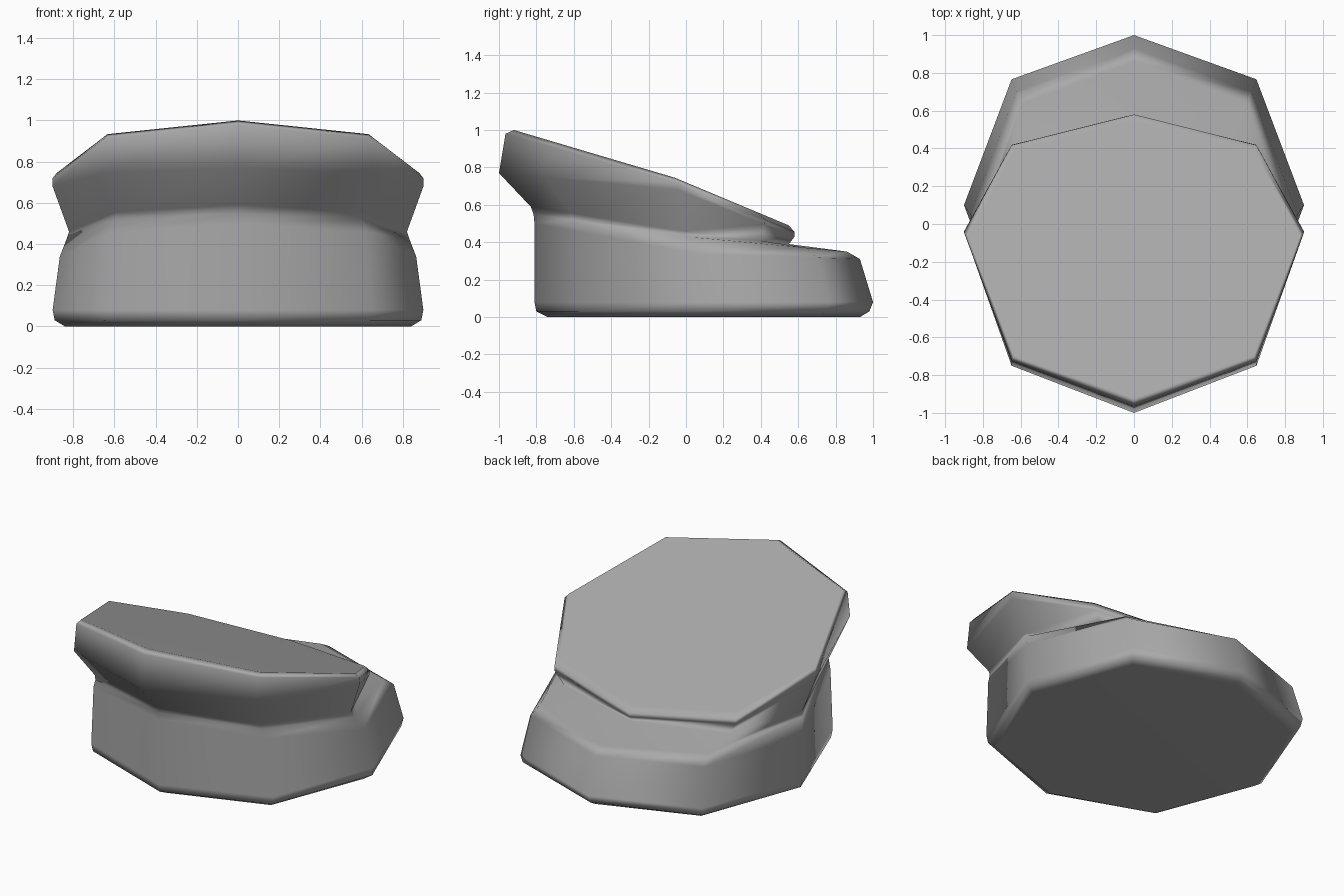
import bpy
import bmesh

cube = bpy.data.objects.get("Cube")
if cube:
    bpy.data.objects.remove(cube, do_unlink=True)

grey = bpy.data.materials.new("stone_grey")
grey.use_nodes = True
colour = (0.4, 0.4, 0.4, 1)
grey.diffuse_color = colour
bsdf = grey.node_tree.nodes["Principled BSDF"]
bsdf.inputs["Base Color"].default_value = colour
bsdf.inputs["Roughness"].default_value = 0.8

# Eight-sided rings, bottom to top: front (y, z), side (x, y, z), back (y, z)
RINGS = [
    # base slab
    ((-0.74, 0.0), (0.84, 0.08, 0.0), (0.93, 0.0)),
    ((-0.80, 0.03), (0.89, 0.10, 0.03), (0.98, 0.03)),
    ((-0.81, 0.08), (0.90, 0.10, 0.08), (1.0, 0.08)),
    ((-0.81, 0.50), (0.865, 0.05, 0.34), (0.93, 0.31)),
    ((-0.815, 0.55), (0.83, 0.0, 0.43), (0.86, 0.35)),
    # waist
    ((-0.83, 0.59), (0.82, -0.02, 0.46), (0.55, 0.39)),
    # tilted upper slab
    ((-1.0, 0.77), (0.90, -0.04, 0.68), (0.58, 0.43)),
    ((-0.965, 0.98), (0.90, -0.045, 0.72), (0.58, 0.455)),
    ((-0.92, 1.0), (0.88, -0.06, 0.745), (0.55, 0.49)),
]


def ring_points(front, side, back):
    """Full octagon from its front, side and back corners."""
    x, y, z = side

    def diagonal(end):
        return (x * 0.72, y + (end[0] - y) * 0.74, z + (end[1] - z) * 0.74)

    half = [diagonal(front), side, diagonal(back)]
    mirrored = [(-px, py, pz) for px, py, pz in reversed(half)]
    return [(0, *front)] + half + [(0, *back)] + mirrored


# Loft the rings into one closed body
bm = bmesh.new()
rings = [[bm.verts.new(p) for p in ring_points(*r)] for r in RINGS]
for low, high in zip(rings, rings[1:]):
    for i in range(len(low)):
        j = (i + 1) % len(low)
        bm.faces.new((low[i], low[j], high[j], high[i]))
bm.faces.new(list(reversed(rings[0])))
bm.faces.new(rings[-1])
bmesh.ops.recalc_face_normals(bm, faces=bm.faces[:])

mesh = bpy.data.meshes.new("stacked_slabs")
bm.to_mesh(mesh)
bm.free()
mesh.materials.append(grey)
body = bpy.data.objects.new("stacked_slabs", mesh)
bpy.context.collection.objects.link(body)

# Smooth walls with flat caps
mesh.shade_smooth()
weighted = body.modifiers.new("flat_caps", "WEIGHTED_NORMAL")
weighted.weight = 60
